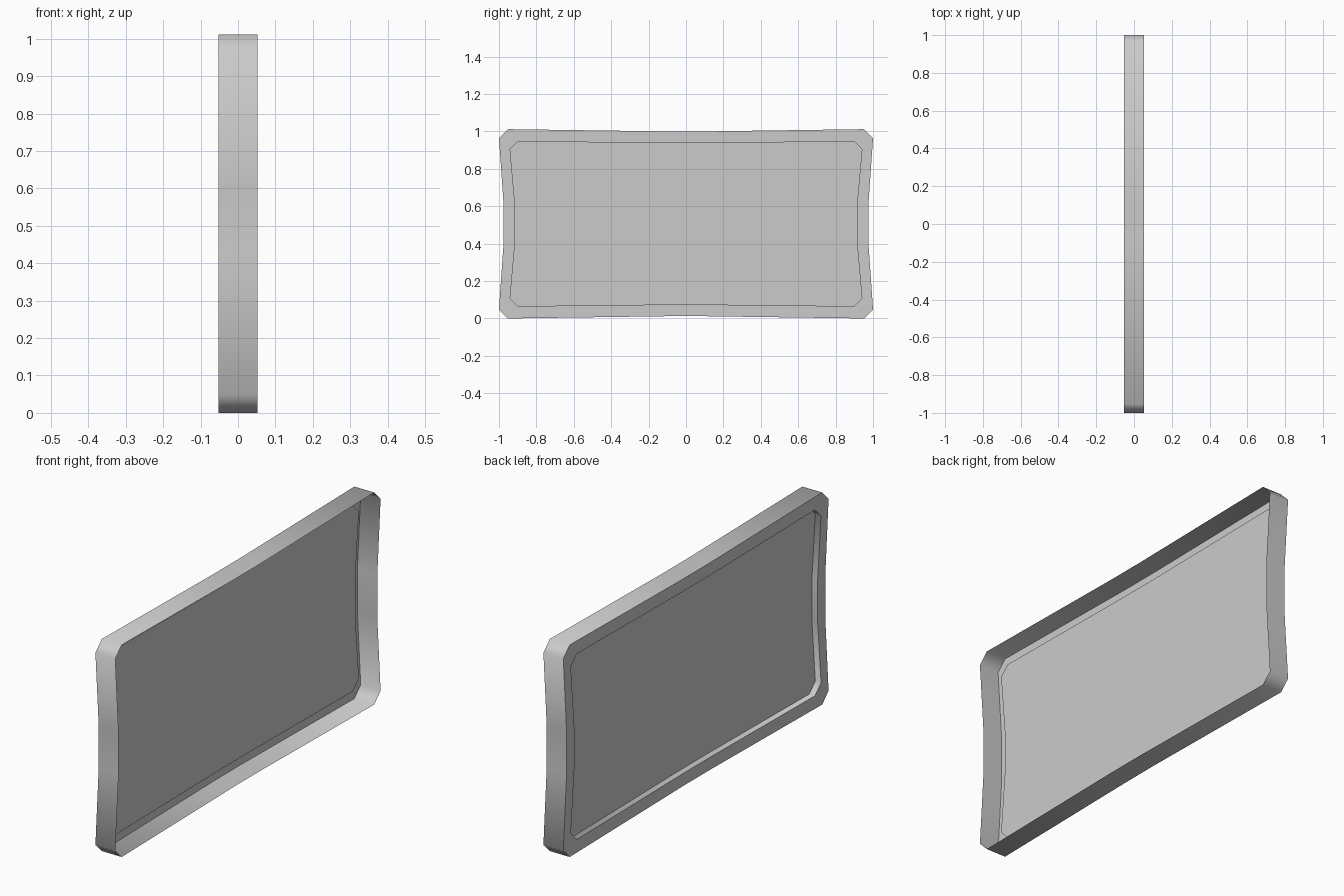
import bpy, bmesh, math

old = bpy.data.objects.get("Cube")
if old:
    bpy.data.objects.remove(old)

DEPTH = 0.0525    # half thickness of the tray
STEP = 0.03       # height of the raised floor
MID_Z = 0.506     # height of the centre line

grey = bpy.data.materials.new("plain grey")
grey.use_nodes = True
colour = (0.6, 0.6, 0.6, 1)
grey.diffuse_color = colour
grey.node_tree.nodes["Principled BSDF"].inputs["Base Color"].default_value = colour


def outline(half_w, half_h, cut, bow_side, bow_top):
    """Chamfered rectangle with slightly pinched sides, counterclockwise."""
    quarter = [(half_w - bow_side, 0.1), (half_w, half_h - cut),
               (half_w - cut, half_h), (0.1, half_h - bow_top)]
    pts = list(quarter)
    pts += [(-y, z) for y, z in reversed(quarter)]
    pts += [(-y, -z) for y, z in quarter]
    pts += [(y, -z) for y, z in reversed(quarter)]
    return pts


rim = outline(1.0, MID_Z, 0.048, 0.025, 0.012)
floor = outline(0.943, 0.443, 0.045, 0.026, 0.009)

# Open tray: outer wall, flat border, step and raised floor as one thin sheet
bm = bmesh.new()
sections = [(rim, DEPTH), (rim, -DEPTH), (floor, -DEPTH), (floor, STEP - DEPTH)]
rings = [[bm.verts.new((x, y, z + MID_Z)) for y, z in pts] for pts, x in sections]
for a, b in zip(rings, rings[1:]):
    for i in range(len(a)):
        j = (i + 1) % len(a)
        bm.faces.new((b[i], b[j], a[j], a[i]))
bm.faces.new(list(reversed(rings[-1])))

mesh = bpy.data.meshes.new("tray_panel")
bm.to_mesh(mesh)
bm.free()
mesh.materials.append(grey)
tray = bpy.data.objects.new("tray_panel", mesh)
bpy.context.collection.objects.link(tray)

# Smooth round the corners, sharp at the rims
bpy.ops.object.select_all(action='DESELECT')
tray.select_set(True)
bpy.context.view_layer.objects.active = tray
bpy.ops.object.shade_smooth_by_angle(angle=math.radians(60))
